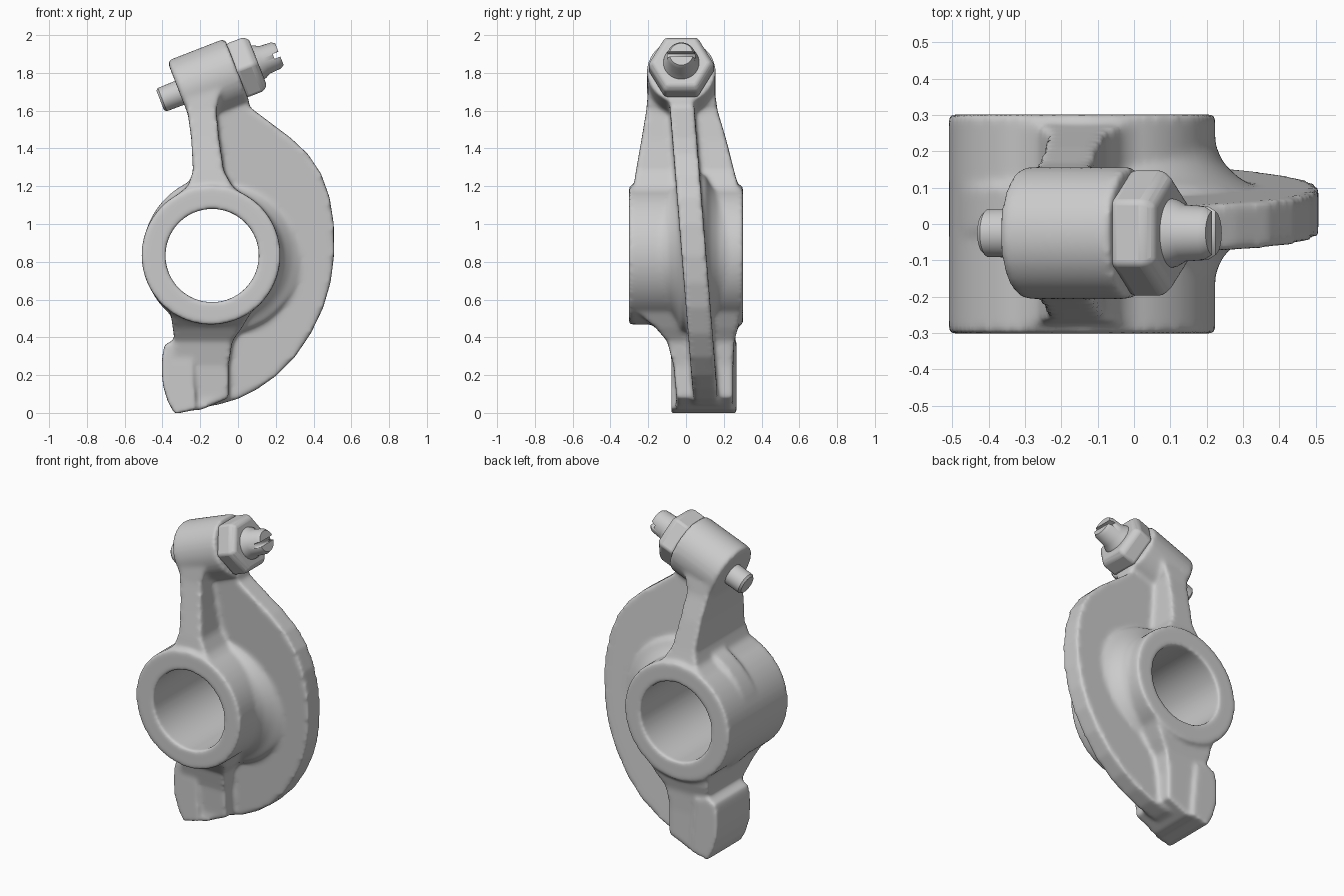
import bpy, bmesh
from math import sin, cos, pi, radians
from mathutils import Vector

if "Cube" in bpy.data.objects:
    bpy.data.objects.remove(bpy.data.objects["Cube"])


def loft(bm, rings):
    """Skin a closed solid through rings of equal point count."""
    vs = [[bm.verts.new(p) for p in ring] for ring in rings]
    n = len(vs[0])
    for a, b in zip(vs, vs[1:]):
        for i in range(n):
            j = (i + 1) % n
            bm.faces.new((a[i], a[j], b[j], b[i]))
    bm.faces.new(vs[0][::-1])
    bm.faces.new(vs[-1])


def lathe(bm, profile, origin, axis, segs=64):
    """Revolve (radius, height) pairs about an axis."""
    q = Vector(axis).to_track_quat('Z', 'Y')
    loft(bm, [[Vector(origin) + q @ Vector((r * cos(2 * pi * i / segs), r * sin(2 * pi * i / segs), h))
               for i in range(segs)] for r, h in profile])


def prism(bm, pts, y0, y1, shear=0.0):
    """Extrude an x/z outline between two y values, leaning with height."""
    loft(bm, [[(x, y + shear * z, z) for x, z in pts] for y in (y0, y1)])


def column(bm, sections):
    """Loft rectangles given as (z, x0, x1, y0, y1)."""
    loft(bm, [[(x0, y0, z), (x1, y0, z), (x1, y1, z), (x0, y1, z)] for z, x0, x1, y0, y1 in sections])


def finish(name, bm, angle=35):
    bmesh.ops.recalc_face_normals(bm, faces=bm.faces)
    me = bpy.data.meshes.new(name)
    bm.to_mesh(me)
    bm.free()
    me.shade_smooth()
    me.set_sharp_from_angle(angle=radians(angle))
    ob = bpy.data.objects.new(name, me)
    bpy.context.collection.objects.link(ob)
    return ob


def cut(ob, cutter):
    cutter.hide_render = True
    cutter.display_type = 'WIRE'
    m = ob.modifiers.new("cut", 'BOOLEAN')
    m.operation = 'DIFFERENCE'
    m.solver = 'EXACT'
    m.object = cutter


def remesh(ob, size):
    m = ob.modifiers.new("blend", 'REMESH')
    m.mode = 'VOXEL'
    m.voxel_size = size
    m.use_smooth_shade = True


HUB = (-0.143, 0, 0.835)
SCREW = (-0.41, -0.025, 1.655)
TILT = (0.932, 0, 0.362)

body = bmesh.new()
# pivot hub
lathe(body, [(0.367, -0.302), (0.367, 0.302)], HUB, (0, 1, 0), 96)
# flared blend between hub and web
half = [(0.30, 0.20), (0.33, 0.13), (0.37, 0.09), (0.42, 0.06)]
lathe(body, [(r, -h) for r, h in half] + half[::-1], (-0.085, 0.04, 0.84), (0, 1, 0), 96)
# crescent web, leaning in y
prism(body, [(-0.19, 1.68), (0.05, 1.68), (0.06, 1.62), (0.16, 1.545), (0.28, 1.455), (0.37, 1.37),
             (0.44, 1.265), (0.485, 1.14), (0.507, 1.0), (0.508, 0.83), (0.49, 0.69), (0.45, 0.555),
             (0.385, 0.42), (0.30, 0.295), (0.20, 0.195), (0.10, 0.125), (0.0, 0.075), (-0.10, 0.045),
             (-0.30, 0.01), (-0.30, 0.45), (-0.14, 0.84)], 0.045, 0.175, -0.081)
# neck between hub and head
column(body, [(1.00, -0.40, 0.10, -0.29, 0.29), (1.14, -0.34, 0.04, -0.287, 0.287),
              (1.20, -0.265, -0.03, -0.277, 0.277), (1.28, -0.238, -0.075, -0.265, 0.255),
              (1.45, -0.247, -0.10, -0.235, 0.212), (1.60, -0.268, -0.115, -0.21, 0.167),
              (1.72, -0.29, -0.09, -0.20, 0.15)])
# head barrel
lathe(body, [(0.17, 0.108), (0.182, 0.122), (0.182, 0.435)], SCREW, TILT)
# stalk below hub
column(body, [(0.015, -0.33, -0.20, -0.06, 0.25), (0.08, -0.33, -0.05, -0.05, 0.25),
              (0.25, -0.34, -0.05, -0.065, 0.25), (0.38, -0.335, -0.03, -0.10, 0.255),
              (0.45, -0.345, 0.02, -0.16, 0.275), (0.55, -0.36, 0.08, -0.28, 0.29)])
# curved contact pad
prism(body, [(-0.335, -0.006), (-0.372, 0.06), (-0.396, 0.14), (-0.404, 0.22), (-0.402, 0.29),
             (-0.39, 0.36), (-0.34, 0.385), (-0.25, 0.36), (-0.22, 0.018)], -0.078, 0.268)
arm = finish("rocker_body", body)

# bore cutter
bm = bmesh.new()
lathe(bm, [(0.247, -0.5), (0.247, 0.5)], (-0.137, 0, 0.833), (0, 1, 0), 96)
bore = finish("bore_cutter", bm)

# blend the casting, drill it, soften every edge
remesh(arm, 0.011)
cut(arm, bore)
remesh(arm, 0.011)
sm = arm.modifiers.new("soften", 'SMOOTH')
sm.factor = 0.5
sm.iterations = 8

# lock nut
bm = bmesh.new()
lathe(bm, [(0.155, 0.415), (0.176, 0.435), (0.176, 0.525), (0.15, 0.553)], SCREW, TILT, 6)
nut = finish("lock_nut", bm, 25)
bv = nut.modifiers.new("bevel", 'BEVEL')
bv.width = 0.012
bv.segments = 3

# adjusting screw with slotted tip
bm = bmesh.new()
lathe(bm, [(0.055, -0.002), (0.066, 0.01), (0.068, 0.14), (0.068, 0.50), (0.098, 0.54), (0.092, 0.565),
           (0.078, 0.59), (0.074, 0.655), (0.062, 0.675)], SCREW, TILT, 48)
screw = finish("adjusting_screw", bm, 40)
bm = bmesh.new()
q = Vector(TILT).to_track_quat('Z', 'Y')
loft(bm, [[Vector(SCREW) + q @ Vector((x, y, h)) for x, y in
           ((-0.12, -0.014), (0.12, -0.014), (0.12, 0.014), (-0.12, 0.014))] for h in (0.642, 0.72)])
cut(screw, finish("slot_cutter", bm))
